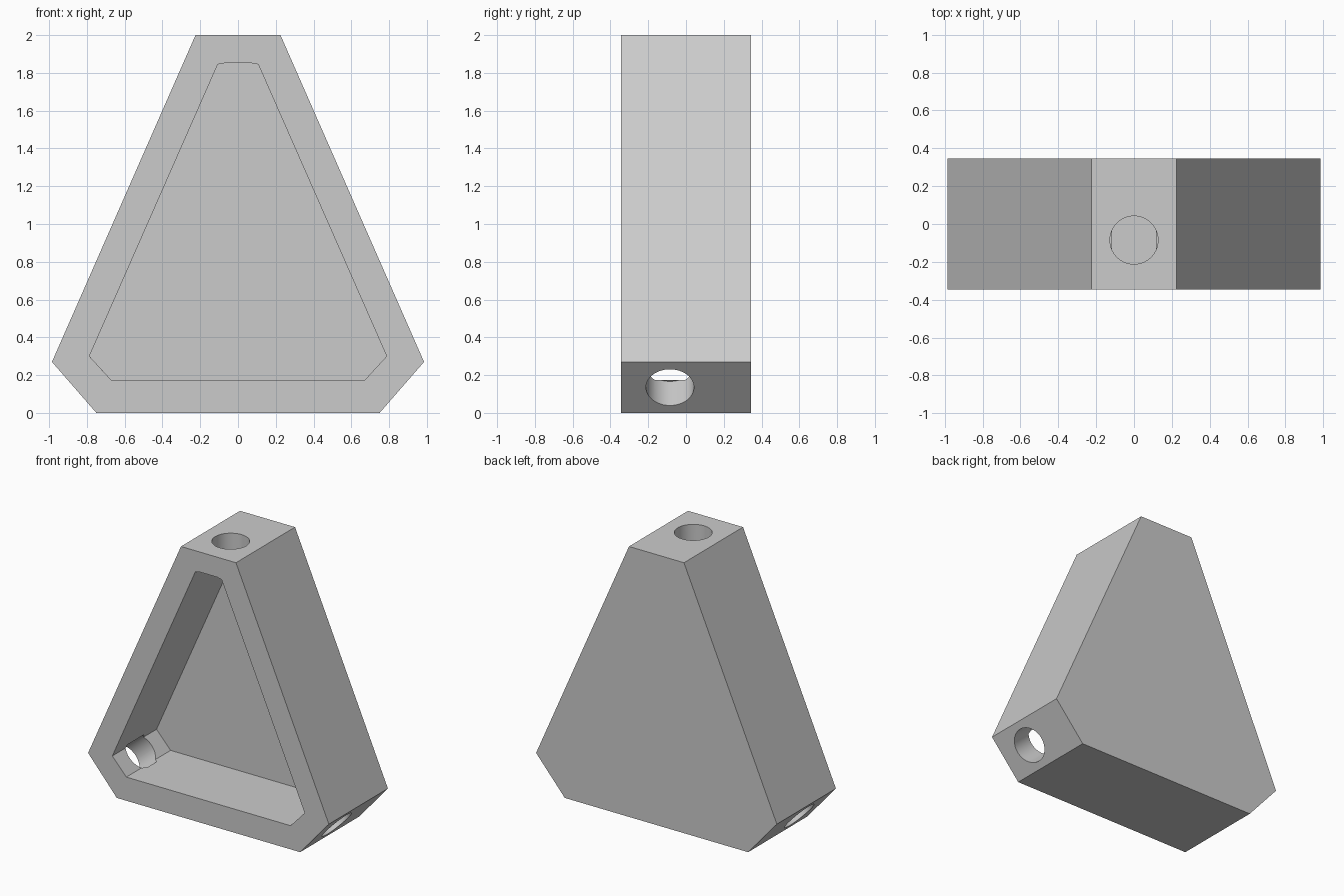
import bpy
import bmesh
import math
from mathutils import Vector

cube = bpy.data.objects.get("Cube")
if cube:
    bpy.data.objects.remove(cube, do_unlink=True)

grey = bpy.data.materials.new("plain grey")
grey.use_nodes = True
grey.diffuse_color = (0.6, 0.6, 0.6, 1)
grey.node_tree.nodes["Principled BSDF"].inputs["Base Color"].default_value = (0.6, 0.6, 0.6, 1)

HALF_DEPTH = 0.345
HOLE_Y = -0.085
HOLE_RADIUS = 0.127


def finish(name, bm):
    bmesh.ops.recalc_face_normals(bm, faces=bm.faces)
    mesh = bpy.data.meshes.new(name)
    bm.to_mesh(mesh)
    bm.free()
    mesh.materials.append(grey)
    obj = bpy.data.objects.new(name, mesh)
    bpy.context.collection.objects.link(obj)
    return obj


def prism(name, half_profile, y0, y1):
    """Mirror the right half of an outline in x and extrude it along y."""
    outline = half_profile + [(-x, z) for x, z in reversed(half_profile)]
    bm = bmesh.new()
    face = bm.faces.new([bm.verts.new((x, y0, z)) for x, z in outline])
    side = bmesh.ops.extrude_face_region(bm, geom=[face])["geom"]
    verts = [v for v in side if isinstance(v, bmesh.types.BMVert)]
    bmesh.ops.translate(bm, verts=verts, vec=(0, y1 - y0, 0))
    return finish(name, bm)


def drill(name, start, inward, depth):
    """Flat-ended round cutter that enters at start."""
    over = 0.1
    axis = Vector(inward).normalized()
    bm = bmesh.new()
    bmesh.ops.create_cone(bm, cap_ends=True, segments=64, radius1=HOLE_RADIUS,
                          radius2=HOLE_RADIUS, depth=depth + over)
    obj = finish(name, bm)
    obj.rotation_euler = axis.to_track_quat("Z", "Y").to_euler()
    obj.location = Vector(start) + axis * (depth - over) / 2
    return obj


# Body: triangular block with its three corners cut off
body = prism("triangular_housing", [(0.75, 0), (0.985, 0.27), (0.225, 2)],
             -HALF_DEPTH, HALF_DEPTH)

# Pocket open at the front, with a closed back wall
pocket = prism("pocket_cutter",
               [(0.672, 0.175), (0.787, 0.3), (0.107, 1.845), (0.07, 1.852)],
               -HALF_DEPTH - 0.1, 0.172)

# Round holes through the three cut corners
cutters = [pocket, drill("top_hole_cutter", (0, HOLE_Y, 2), (0, 0, -1), 0.175)]
for side, name in ((1, "left"), (-1, "right")):
    cutters.append(drill(name + "_hole_cutter", (side * 0.8675, HOLE_Y, 0.135),
                         (-side * 0.27, 0, 0.235), 0.194))

bpy.ops.object.select_all(action="DESELECT")
bpy.context.view_layer.objects.active = body
body.select_set(True)
for cutter in cutters:
    mod = body.modifiers.new(cutter.name, "BOOLEAN")
    mod.operation = "DIFFERENCE"
    mod.solver = "EXACT"
    mod.object = cutter
    bpy.ops.object.modifier_apply(modifier=mod.name)
    bpy.data.objects.remove(cutter, do_unlink=True)

bpy.ops.object.shade_smooth_by_angle(angle=math.radians(20))
